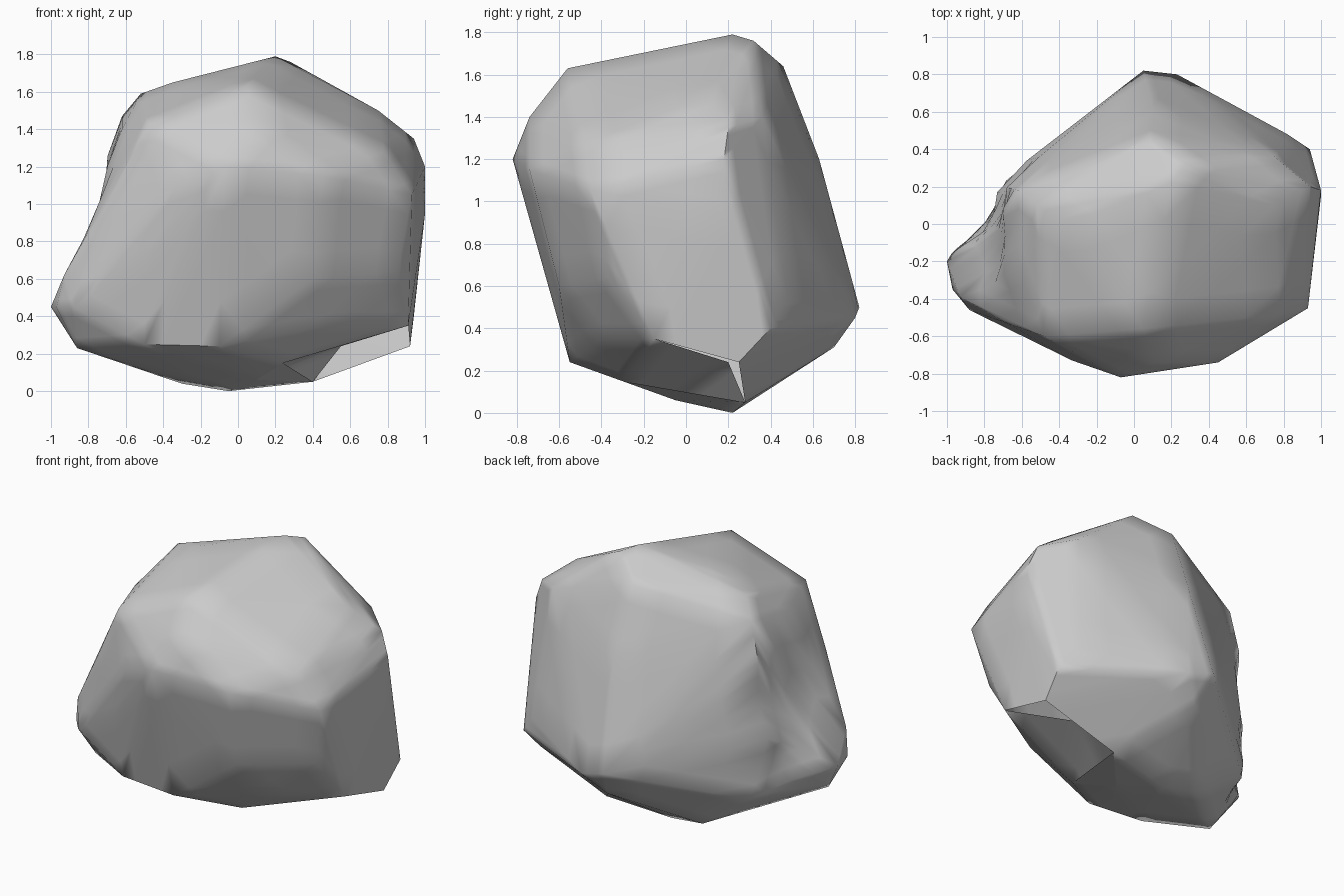
import bpy, bmesh, math
from mathutils import Vector

if "Cube" in bpy.data.objects:
    bpy.data.objects.remove(bpy.data.objects["Cube"])

# Corner points of the boulder, grouped by region
crown = [(.2, .22, 1.79), (.28, .32, 1.76), (.05, -.56, 1.63), (-.35, 0, 1.65), (-.52, .1, 1.59),
         (-.62, .18, 1.47), (.08, .46, 1.64), (.75, .1, 1.5), (.75, .36, 1.4)]
front = [(-.07, -.82, 1.2), (.1, -.74, 1.4), (.45, -.74, 1.15), (-.33, -.73, 1.1), (-.48, -.6, 1.42),
         (-.62, -.22, 1.4), (-.68, -.53, 1.03), (-.5, -.62, .7), (.4, -.6, .6)]
right = [(.94, .2, 1.35), (1, .18, 1.2), (1, .15, .95), (.94, .4, .4), (.82, .48, .55),
         (.93, -.45, 1.05), (.78, -.48, 1.28), (.85, -.37, .64)]
back = [(.1, .63, 1.2), (.05, .82, .5), (.23, .8, .45), (.1, .7, .31)]
left = [(-.7, .2, 1.12), (-.78, .18, .7), (-.65, .25, .3), (-1, -.2, .45), (-.97, -.35, .45),
        (-.88, -.46, .45), (-.93, -.39, .62), (-.9, -.03, .4), (-.86, -.3, .23)]
base = [(-.5, -.52, .25), (-.1, -.55, .24), (.5, -.4, .35), (-.05, .22, 0), (-.3, .25, .04),
        (.92, .25, .24)]
lip = [(.24, -.3, .15), (.91, -.15, .35), (.1, -.05, .06), (.4, .28, .05)]

# Wrap the points in a faceted skin
bm = bmesh.new()
for p in crown + front + right + back + left + base:
    bm.verts.new(p)
lip_front, lip_right, lip_left, lip_back = [bm.verts.new(p) for p in lip]
bmesh.ops.convex_hull(bm, input=bm.verts[:])
bmesh.ops.recalc_face_normals(bm, faces=bm.faces[:])

# Open hollow under the right side of the base
hollow = []
for f in bm.faces:
    c = f.calc_center_median()
    if c.x > .25 and c.z < .32 and f.normal.z < -.75 and f.normal.y < .15:
        hollow.append(f)
bmesh.ops.delete(bm, geom=hollow, context='FACES_ONLY')

# Underside turned up into the hollow
rim = bm.verts.new((.55, .2, .24))
bm.faces.new((lip_front, rim, lip_right))
bm.faces.new((lip_left, rim, lip_front))
bm.faces.new((lip_left, lip_back, rim))
bmesh.ops.delete(bm, geom=[e for e in bm.edges if not e.link_faces], context='EDGES')
bmesh.ops.delete(bm, geom=[v for v in bm.verts if not v.link_faces], context='VERTS')

# Shallow dents: the waist on the left, and the step above the left spur
bmesh.ops.subdivide_edges(bm, edges=bm.edges[:], cuts=3, use_grid_fill=True)
dents = [((-.82, -.02, .88), .4, (.09, -.02, 0)), ((-.87, .08, .5), .25, (.06, -.04, 0))]
for centre, radius, push in dents:
    for v in bm.verts:
        d = (v.co - Vector(centre)).length / radius
        if d < 1:
            v.co += Vector(push) * (1 - d * d)

mesh = bpy.data.meshes.new("boulder")
bm.to_mesh(mesh)
bm.free()
rock = bpy.data.objects.new("boulder", mesh)
bpy.context.collection.objects.link(rock)

# Soft shading with only the hardest ridges kept sharp
bpy.context.view_layer.objects.active = rock
rock.select_set(True)
bpy.ops.object.shade_smooth_by_angle(angle=math.radians(55))
